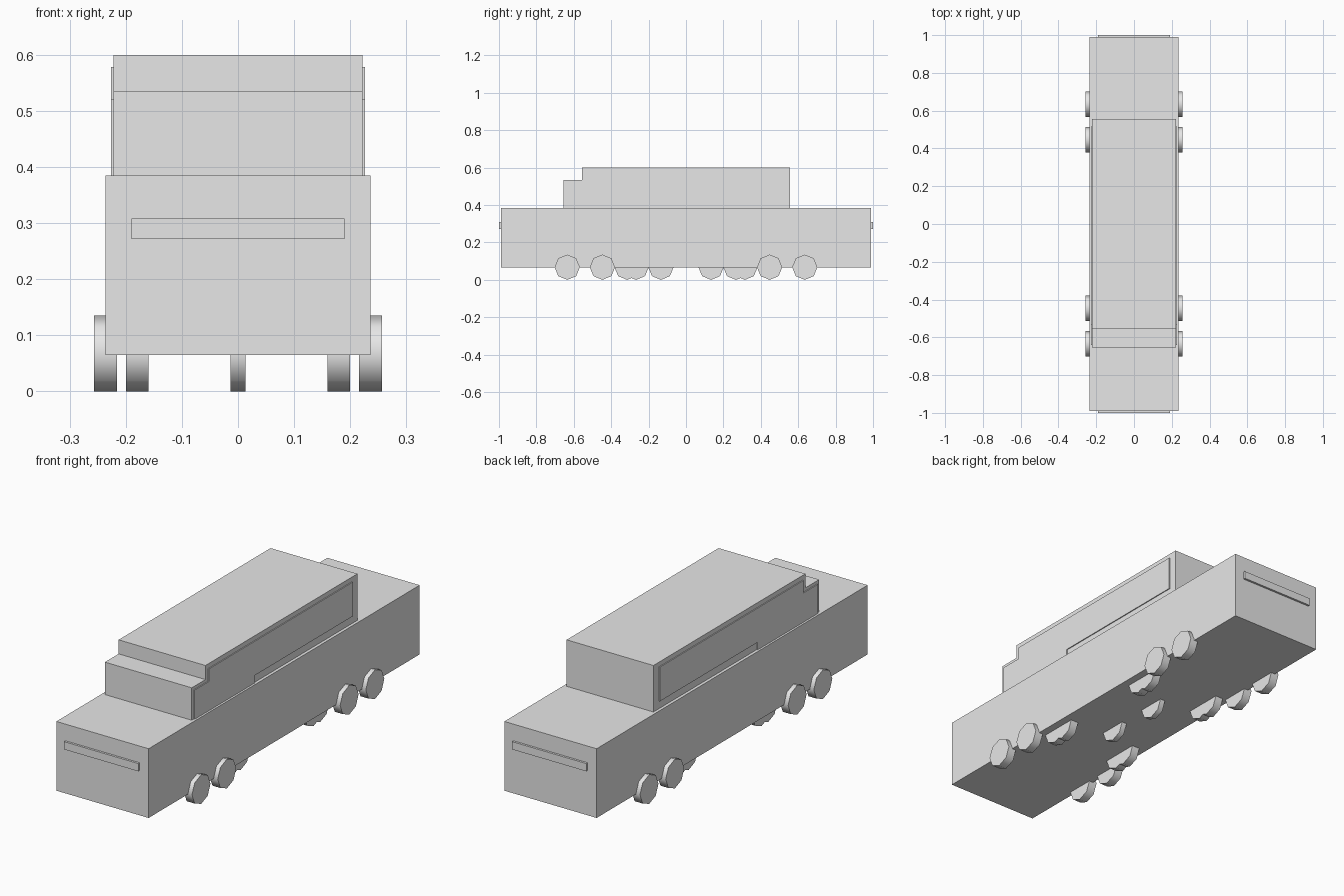
import bpy, bmesh, math
from mathutils import Matrix

cube = bpy.data.objects.get("Cube")
if cube:
    bpy.data.objects.remove(cube, do_unlink=True)

GREY = (0.8, 0.8, 0.8, 1.0)
grey = bpy.data.materials.new("plain grey")
grey.use_nodes = True
grey.diffuse_color = GREY
grey.node_tree.nodes["Principled BSDF"].inputs["Base Color"].default_value = GREY


def finish(bm, name):
    bmesh.ops.recalc_face_normals(bm, faces=bm.faces[:])
    mesh = bpy.data.meshes.new(name)
    bm.to_mesh(mesh)
    bm.free()
    mesh.materials.append(grey)
    obj = bpy.data.objects.new(name, mesh)
    bpy.context.collection.objects.link(obj)
    return obj


def slab(name, profile, x0, x1):
    """Extrude a side profile of (y, z) points from x0 to x1."""
    bm = bmesh.new()
    face = bm.faces.new([bm.verts.new((x0, y, z)) for y, z in profile])
    grown = bmesh.ops.extrude_face_region(bm, geom=[face])["geom"]
    moved = [v for v in grown if isinstance(v, bmesh.types.BMVert)]
    bmesh.ops.translate(bm, vec=(x1 - x0, 0, 0), verts=moved)
    return finish(bm, name)


def box(name, half_x, y0, y1, z0, z1):
    return slab(name, [(y0, z0), (y1, z0), (y1, z1), (y0, z1)], -half_x, half_x)


def wheel(name, x, y, width, radius=0.0675):
    bm = bmesh.new()
    bmesh.ops.create_cone(bm, cap_ends=True, segments=8, radius1=radius,
                          radius2=radius, depth=width,
                          matrix=Matrix.Rotation(math.pi / 2, 4, "Y"))
    obj = finish(bm, name)
    obj.location = (x, y, radius)
    bpy.ops.object.select_all(action="DESELECT")
    obj.select_set(True)
    bpy.context.view_layer.objects.active = obj
    bpy.ops.object.shade_smooth_by_angle(angle=math.radians(60))


# Long lower hull and the stepped upper deck
box("hull", 0.236, -0.99, 0.99, 0.065, 0.385)
slab("upper_deck", [(-0.655, 0.385), (0.555, 0.385), (0.555, 0.6),
                    (-0.555, 0.6), (-0.555, 0.535), (-0.655, 0.535)], -0.222, 0.222)

# Thin bars across both ends
box("front_bar", 0.19, -1.0, -0.985, 0.272, 0.308)
box("back_bar", 0.19, 0.985, 1.0, 0.272, 0.308)

# Raised side panels following the step of the deck
panel = [(-0.64, 0.385), (-0.2, 0.385), (-0.2, 0.42), (0.515, 0.42),
         (0.515, 0.578), (-0.535, 0.578), (-0.535, 0.52), (-0.64, 0.52)]
for side, s in (("left", 1), ("right", -1)):
    slab(side + "_side_panel", panel, s * 0.22, s * 0.2265)

# Wheels: outer pairs, overlapping inner pairs and a narrow central one per end
for end, e in (("front", -1), ("back", 1)):
    for side, s in (("left", 1), ("right", -1)):
        for i, y in enumerate((0.635, 0.447)):
            wheel(f"{end}_{side}_outer_wheel_{i + 1}", s * 0.236, e * y, 0.041)
        for i, y in enumerate((0.315, 0.267)):
            wheel(f"{end}_{side}_inner_wheel_{i + 1}", s * 0.1795, e * y, 0.04)
    wheel(end + "_centre_wheel", 0, e * 0.134, 0.026)
